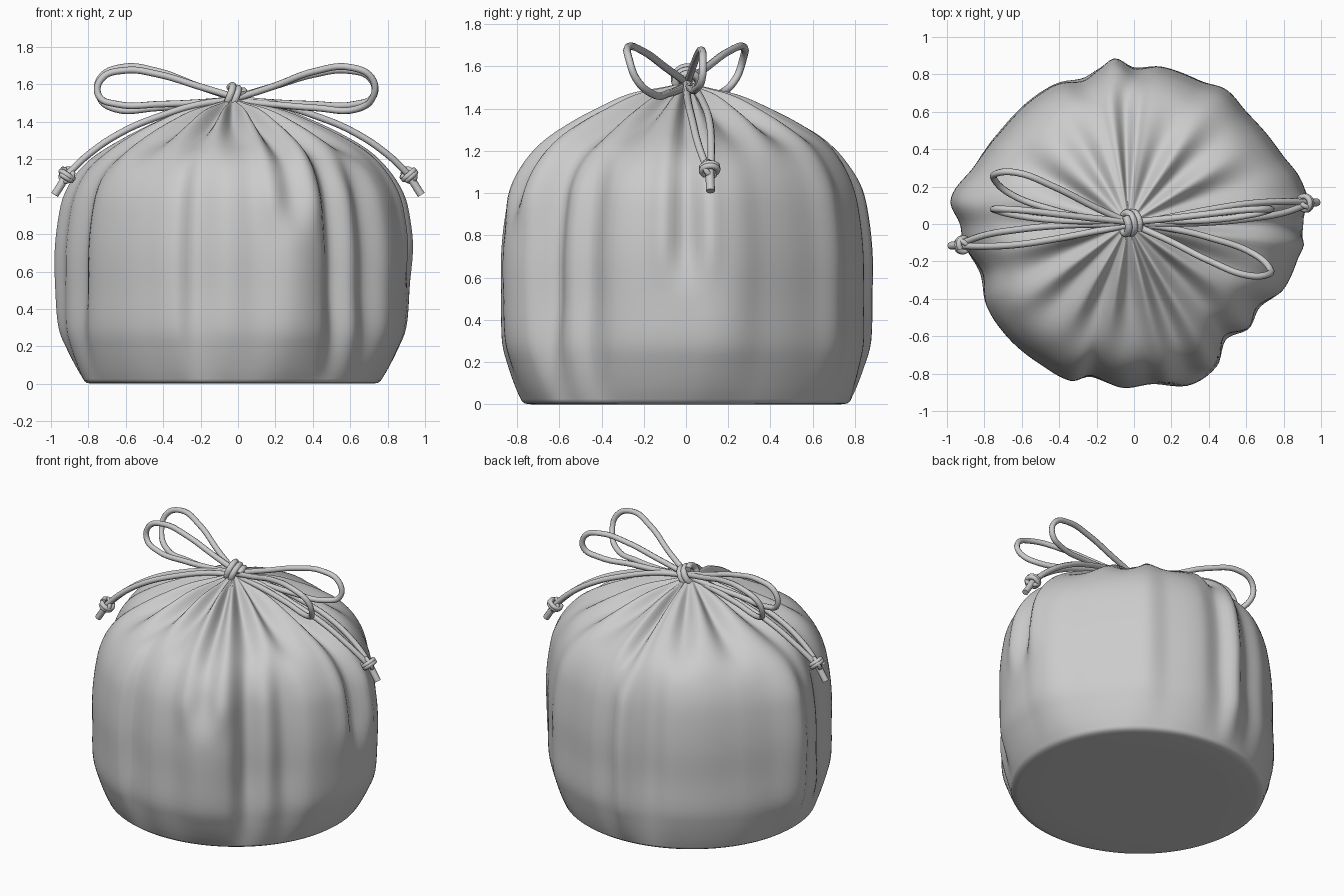
import bpy, bmesh, math
from mathutils import Vector

if "Cube" in bpy.data.objects:
    bpy.data.objects.remove(bpy.data.objects["Cube"])

CX = -0.03
# Widest cross-section of the bag seen from above, with its gathers
OUTLINE = [(.91, .03), (.92, .13), (.89, .24), (.80, .36), (.71, .48), (.60, .6), (.49, .72), (.36, .76),
           (.14, .84), (.0, .83), (-.1, .885), (-.18, .83), (-.27, .765), (-.4, .75), (-.55, .66),
           (-.68, .53), (-.75, .45), (-.86, .3), (-.98, .13), (-.93, .0), (-.91, -.1), (-.81, -.26),
           (-.79, -.43), (-.68, -.6), (-.5, -.75), (-.33, -.84), (-.23, -.81), (-.06, -.875),
           (.1, -.855), (.3, -.86), (.45, -.75), (.48, -.6), (.61, -.555), (.66, -.44), (.79, -.36), (.87, -.2)]
# Side profile: height, scale of outline, amount of outline against the plain base oval
PROFILE = [(.015, 1.01, 0), (.08, 1.02, .2), (.18, 1.03, .45), (.3, 1.03, .72), (.5, 1.005, .95), (.7, 1, 1),
           (.88, .98, 1), (1.02, .945, 1), (1.14, .875, 1), (1.23, .775, 1), (1.31, .62, 1), (1.38, .45, 1),
           (1.445, .28, 1), (1.485, .15, 1), (1.51, .065, 1), (1.52, .02, 1)]
# Radiating creases: angle, half width, depth, lowest height reached
CREASES = [(92, 4, .05, 1.0), (68, 7, .035, 1.15), (45, 7, .035, 1.1), (20, 7, .035, 1.1), (0, 4, .045, .5),
           (-24, 7, .04, 1.1), (-45, 7, .04, 1.0), (-68, 5, .05, .75), (-90, 7, .045, 1.15),
           (-110, 6, .05, 1.15), (-133, 7, .035, 1.1), (-155, 7, .035, 1.05), (180, 7, .035, 1.1),
           (150, 7, .04, 1.1), (120, 7, .04, 1.1)]


def catmull(a, b, c, d, t):
    return .5 * (2 * b + (c - a) * t + (2 * a - 5 * b + 4 * c - d) * t * t + (3 * b - a - 3 * c + d) * t ** 3)


polar = sorted((math.atan2(y, x - CX) % math.tau, math.hypot(x - CX, y)) for x, y in OUTLINE)


def outline_radius(a):
    n = len(polar)
    for i in range(n):
        a0, a1 = polar[i][0], polar[(i + 1) % n][0]
        span = (a1 - a0) % math.tau
        off = (a - a0) % math.tau
        if off <= span:
            r = [polar[(i + k) % n][1] for k in (-1, 0, 1, 2)]
            return catmull(*r, off / span)


def smooth(x):
    x = max(0, min(1, x))
    return x * x * (3 - 2 * x)


def crease_depth(a, z, s):
    d = 0
    for deg, w, depth, low in CREASES:
        u = abs((math.degrees(a) - deg + 180) % 360 - 180) / w
        if u < 4:
            # narrow valley flanked by soft ridges
            f = math.exp(-u * u) - .5 * math.exp(-((u - 1.7) / .8) ** 2)
            d += depth * f * smooth((z - low) / .3)
    return d * smooth(s / .4)


def build_bag():
    bm = bmesh.new()
    n, sub = 216, 4
    stations = []
    for i in range(len(PROFILE) - 1):
        quad = [PROFILE[max(0, min(len(PROFILE) - 1, i + k))] for k in (-1, 0, 1, 2)]
        stations += [tuple(catmull(*[q[c] for q in quad], j / sub) for c in range(3)) for j in range(sub)]
    stations.append(PROFILE[-1])
    angles = [math.tau * i / n for i in range(n)]
    radii = [outline_radius(a) for a in angles]
    rings = []
    # flat underside with a softly rolled rim, then the side profile
    for z, s, k in [(0, .3, 0), (0, .7, 0), (0, .95, 0), (.004, .99, 0)] + stations:
        ring = []
        lean = smooth((z - .95) / .4)       # turns side creases into top creases
        for a, ro in zip(angles, radii):
            base = 1 / math.hypot(math.cos(a) / .785, math.sin(a) / .77)
            flat = .88 + .3 * (ro - .88)
            r = s * (base * (1 - k) + k * (ro * (1 - .5 * lean) + flat * .5 * lean))
            d = crease_depth(a, z, s)
            r -= d * (1 - lean)
            ring.append(bm.verts.new((CX + r * math.cos(a), r * math.sin(a), z - d * lean)))
        rings.append(ring)
    for lo, hi in zip(rings, rings[1:]):
        for i in range(n):
            j = (i + 1) % n
            bm.faces.new((lo[i], lo[j], hi[j], hi[i]))
    bm.faces.new(rings[0][::-1])
    bm.faces.new(rings[-1])
    mesh = bpy.data.meshes.new("bag")
    bm.to_mesh(mesh)
    bm.free()
    bag = bpy.data.objects.new("bag", mesh)
    bpy.context.collection.objects.link(bag)
    bpy.ops.object.select_all(action='DESELECT')
    bag.select_set(True)
    bpy.context.view_layer.objects.active = bag
    bpy.ops.object.shade_smooth()


def cord(name, pts, radius=.018):
    cu = bpy.data.curves.new(name, 'CURVE')
    cu.dimensions = '3D'
    cu.bevel_depth = radius
    cu.bevel_resolution = 2
    cu.resolution_u = 6
    cu.use_fill_caps = True
    sp = cu.splines.new('BEZIER')
    sp.bezier_points.add(len(pts) - 1)
    for bp, p in zip(sp.bezier_points, pts):
        bp.co = p
        bp.handle_left_type = bp.handle_right_type = 'AUTO'
    ob = bpy.data.objects.new(name, cu)
    bpy.context.collection.objects.link(ob)
    bpy.ops.object.select_all(action='DESELECT')
    ob.select_set(True)
    bpy.context.view_layer.objects.active = ob
    bpy.ops.object.convert(target='MESH')
    bpy.ops.object.shade_smooth_by_angle(angle=math.radians(60))


def coil(name, centre, axis, radius, turns, pitch, thick=.018):
    axis = Vector(axis).normalized()
    u = axis.orthogonal().normalized()
    v = axis.cross(u)
    m = int(turns * 8)
    cord(name, [Vector(centre) + radius * (u * math.cos(i * math.tau / 8) + v * math.sin(i * math.tau / 8))
                + axis * pitch * (i / m - .5) for i in range(m + 1)], thick)


build_bag()

# Bow loops, two per side: one swung outward, one upright
wide = [(0, 0, 1.525), (-.2, .09, 1.59), (-.42, .2, 1.67), (-.62, .275, 1.69), (-.725, .27, 1.635),
        (-.735, .235, 1.54), (-.65, .16, 1.47), (-.42, .075, 1.475), (-.18, .02, 1.495), (0, 0, 1.51)]
upright = [(0, .01, 1.53), (-.2, .03, 1.59), (-.42, .055, 1.655), (-.6, .075, 1.675), (-.72, .08, 1.63),
           (-.735, .075, 1.54), (-.64, .05, 1.495), (-.4, .02, 1.495), (-.18, .015, 1.505), (0, .01, 1.52)]
cord("loop_wide_left", [(x - .01, y, z) for x, y, z in wide])
cord("loop_wide_right", [(-x - .01, -y, z) for x, y, z in wide])
cord("loop_upright_left", [(x - .01, y, z) for x, y, z in upright])
cord("loop_upright_right", [(-x - .01, y, z) for x, y, z in upright])

# Tails: paired cords draping over the bag, each pair ending in a small knot and tip
for side, label in ((-1, "left"), (1, "right")):
    for k in (-1, 1):
        path = [(0, 0, 1.52), (.2, .02 + .018 * k, 1.495), (.42, .045 + .035 * k, 1.43),
                (.62, .07 + .04 * k, 1.345), (.8, .09 + .03 * k, 1.225), (.92, .11 + .008 * k, 1.11)]
        cord(f"tail_{label}_{'inner' if k < 0 else 'outer'}", [(side * x, side * y, z) for x, y, z in path])
    knot = Vector((side * .915, side * .112, 1.115))
    coil(f"end_knot_{label}", knot, (side * .6, 0, -.8), .036, 2, .03, .015)
    coil(f"end_knot_cross_{label}", knot, (side * .5, side * .75, .4), .036, 1, 0, .014)
    cord(f"end_tip_{label}", [knot, knot + Vector((side * .03, side * .002, -.05)),
                              knot + Vector((side * .065, side * .004, -.105))], .021)

# Central knot wrapped around the cords
coil("bow_knot", (-.025, .005, 1.53), (1, .1, -.5), .055, 2.25, .075, .02)
